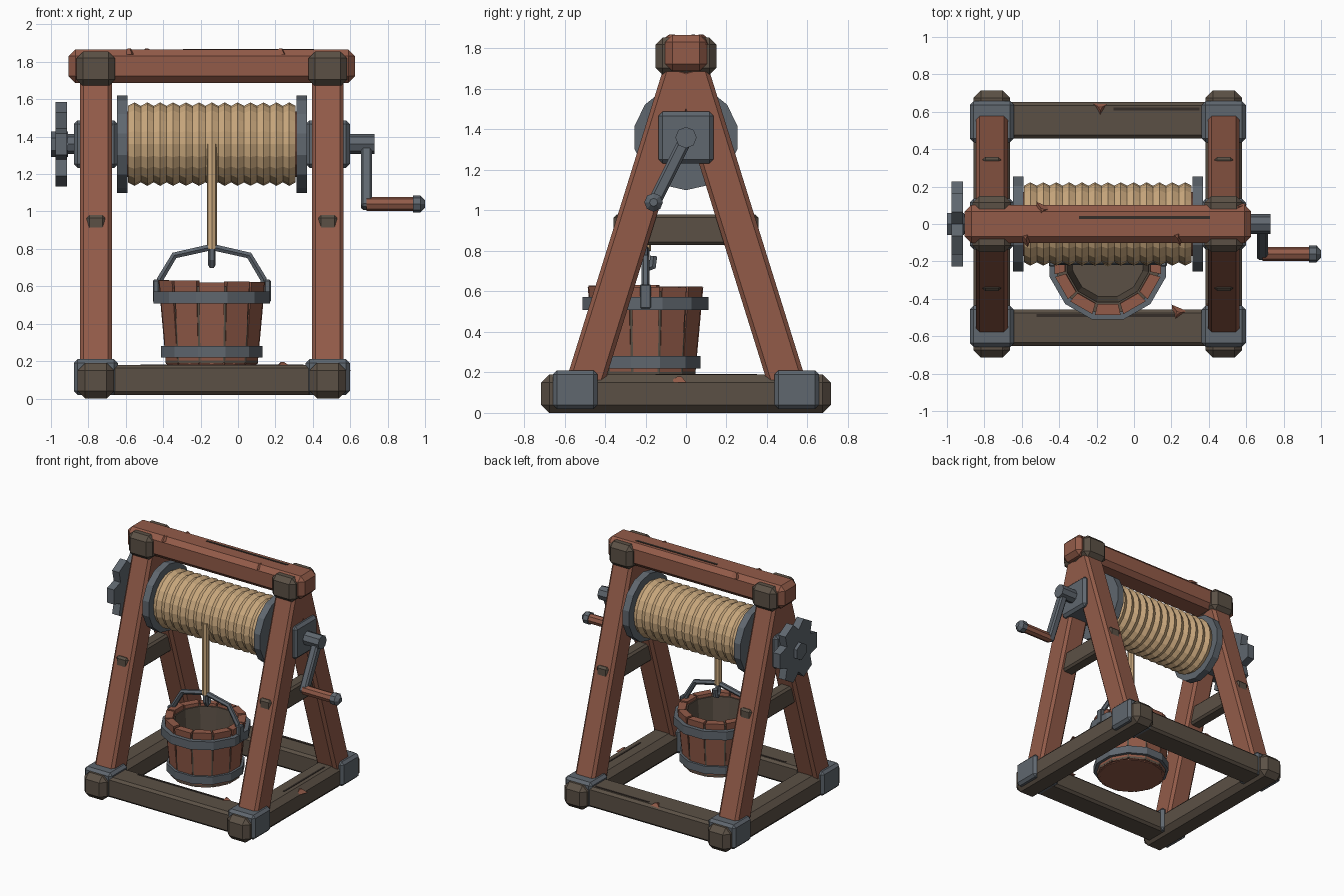
import bpy, bmesh, math, random
from mathutils import Vector, Matrix

random.seed(4)
if "Cube" in bpy.data.objects:
    bpy.data.objects.remove(bpy.data.objects["Cube"])


def material(name, rgb):
    m = bpy.data.materials.new(name)
    m.use_nodes = True
    m.diffuse_color = (*rgb, 1)
    m.node_tree.nodes["Principled BSDF"].inputs["Base Color"].default_value = (*rgb, 1)
    return m


RED = material("red wood", (0.29, 0.105, 0.066))
DARK = material("dark wood", (0.105, 0.081, 0.06))
STEEL = material("steel", (0.115, 0.135, 0.158))
ROPE = material("rope", (0.60, 0.40, 0.21))
CRACK = material("crack", (0.035, 0.027, 0.022))

MID = -0.14                      # centre of the frame in x
POSTS = (("right", MID - 0.62), ("left", MID + 0.62))
ENDS = (("front", -1), ("back", 1))
AXLE = 1.36                      # height of the winding axle
BUCKET = Vector((MID, -0.2, 0))


def finish(name, bm, mat):
    bmesh.ops.recalc_face_normals(bm, faces=bm.faces)
    mesh = bpy.data.meshes.new(name)
    bm.to_mesh(mesh)
    bm.free()
    mesh.materials.append(mat)
    ob = bpy.data.objects.new(name, mesh)
    bpy.context.collection.objects.link(ob)
    return ob


def box(name, size, loc, mat, bevel=0.0, tilt=0.0):
    """Chamfered box, tilted about x."""
    bm = bmesh.new()
    bmesh.ops.create_cube(bm, size=1, matrix=Matrix.Diagonal((*size, 1)))
    if bevel:
        bmesh.ops.bevel(bm, geom=bm.edges[:], offset=bevel, segments=1, affect='EDGES')
    bm.transform(Matrix.Translation(loc) @ Matrix.Rotation(tilt, 4, 'X'))
    return finish(name, bm, mat)


def rod(name, a, b, r, mat, sides=8, r2=None):
    """Straight rod between two points."""
    a, b = Vector(a), Vector(b)
    d = b - a
    bm = bmesh.new()
    bmesh.ops.create_cone(bm, cap_ends=True, segments=sides, radius1=r,
                          radius2=r if r2 is None else r2, depth=d.length)
    bm.transform(Matrix.Translation((a + b) / 2) @ d.to_track_quat('Z', 'Y').to_matrix().to_4x4())
    return finish(name, bm, mat)


def path(name, points, r, mat, sides=6):
    """Bent bar through points."""
    cu = bpy.data.curves.new(name, 'CURVE')
    cu.dimensions = '3D'
    cu.bevel_depth = r
    cu.bevel_resolution = 1
    cu.use_fill_caps = True
    sp = cu.splines.new('POLY')
    sp.points.add(len(points) - 1)
    for p, co in zip(sp.points, points):
        p.co = (*co, 1)
    sp.use_smooth = False
    cu.materials.append(mat)
    ob = bpy.data.objects.new(name, cu)
    bpy.context.collection.objects.link(ob)
    return ob


def ring(name, profile, sides, matrix, mat, phase=0.0):
    """Closed (radius, height) profile swept round the z axis."""
    bm = bmesh.new()
    loops = []
    for i in range(sides):
        a = phase + math.tau * i / sides
        loops.append([bm.verts.new((r * math.cos(a), r * math.sin(a), h)) for r, h in profile])
    n = len(profile)
    for i in range(sides):
        p, q = loops[i], loops[(i + 1) % sides]
        for j in range(n):
            k = (j + 1) % n
            bm.faces.new((p[j], q[j], q[k], p[k]))
    bm.transform(matrix)
    return finish(name, bm, mat)


# Base frame
for end, s in ENDS:
    box(f"{end}_base_beam", (1.3, 0.195, 0.16), (MID, s * 0.555, 0.1), DARK, 0.018)
for side, x in POSTS:
    box(f"{side}_base_beam", (0.195, 1.43, 0.19), (x, 0, 0.095), DARK, 0.04)
    for end, s in ENDS:
        box(f"{side}_{end}_base_bracket", (0.236, 0.22, 0.19), (x, s * 0.547, 0.115), STEEL, 0.02)

# Sloping legs, braces, top brackets and bearing blocks
foot, head = Vector((0.505, 0.13)), Vector((0.015, 1.7))
slope = math.atan2(foot.x - head.x, head.y - foot.y)
middle, length = (foot + head) / 2, (head - foot).length
for side, x in POSTS:
    for end, s in ENDS:
        box(f"{side}_{end}_leg", (0.17, 0.185, length), (x, s * middle.x, middle.y), RED, 0.02, s * slope)
    box(f"{side}_brace", (0.1, 0.715, 0.15), (x, 0, 0.905), DARK, 0.015)
    box(f"{side}_top_bracket", (0.205, 0.3, 0.185), (x, 0, 1.762), DARK, 0.035)
    box(f"{side}_bearing_block", (0.235, 0.27, 0.255), (x, 0, AXLE), STEEL, 0.02)
box("top_beam", (1.53, 0.205, 0.178), (MID, 0, 1.777), RED, 0.035)

# Winding drum
rod("axle", (-0.93, 0, AXLE), (0.73, 0, AXLE), 0.053, STEEL)
rod("drum_core", (-0.62, 0, AXLE), (0.34, 0, AXLE), 0.175, RED, 14)
for side, x in (("right", -0.62), ("left", 0.342)):
    rod(f"{side}_drum_flange", (x - 0.028, 0, AXLE), (x + 0.028, 0, AXLE), 0.26, STEEL, 14)
hexagon = [(0.186 + 0.037 * math.cos(math.tau * i / 6), 0.04 * math.sin(math.tau * i / 6))
           for i in range(6)]
for i in range(13):
    m = Matrix.Translation((MID + 0.069 * (i - 6), 0, AXLE)) @ Matrix.Rotation(math.pi / 2, 4, 'Y')
    ring(f"rope_coil_{i + 1}", hexagon, 20, m, ROPE)

# Lobed hand wheel
bm = bmesh.new()
outline = []
for i in range(6):
    for deg, r in ((-14, 0.235), (14, 0.235), (30, 0.165)):
        a = math.radians(60 * i + deg)
        outline.append(bm.verts.new((-0.975, r * math.cos(a), AXLE + r * math.sin(a))))
face = bm.faces.new(outline)
out = bmesh.ops.extrude_face_region(bm, geom=[face])
bmesh.ops.translate(bm, vec=(0.06, 0, 0), verts=[v for v in out["geom"] if isinstance(v, bmesh.types.BMVert)])
finish("hand_wheel", bm, STEEL)
rod("hand_wheel_hub", (-1, 0, AXLE), (-0.91, 0, AXLE), 0.068, STEEL, 6)

# Crank
crank_low = Vector((0.687, -0.16, 1.04))
swing = math.atan2(-0.16, AXLE - crank_low.z)
box("crank_arm", (0.06, 0.065, 0.42), (0.687, -0.075, 1.205), STEEL, 0.012, swing)
rod("crank_grip", crank_low, (0.95, -0.16, 1.04), 0.037, RED)
rod("crank_cap", (0.935, -0.16, 1.04), (0.975, -0.16, 1.04), 0.046, STEEL)
rod("crank_cap_tip", (0.975, -0.16, 1.04), (1, -0.16, 1.04), 0.046, STEEL, 8, 0.02)

# Hanging rope and hook
rod("hanging_rope", BUCKET + Vector((0, 0, 0.8)), BUCKET + Vector((0, 0, AXLE)), 0.027, ROPE)
path("hook", [BUCKET + Vector((0, y, z)) for y, z in
              ((0, 0.83), (0, 0.745), (0.015, 0.715), (0.035, 0.725), (0.04, 0.775))], 0.021, STEEL)

# Bucket staves
WIDEN = 1 / math.cos(math.radians(14))
bm = bmesh.new()
for i in range(12):
    top = 0.63 + random.uniform(-0.012, 0.004)
    corners = []
    for z, inner, outer in ((0.185, 0.19, 0.245), (top, 0.228, 0.285)):
        for r, sign in ((inner, -1), (outer, -1), (outer, 1), (inner, 1)):
            a = math.radians(30 * i + 13.6 * sign)
            corners.append(bm.verts.new(BUCKET + Vector((r * WIDEN * math.cos(a), r * WIDEN * math.sin(a), z))))
    lo, hi = corners[:4], corners[4:]
    bm.faces.new(lo[::-1])
    bm.faces.new(hi)
    for j in range(4):
        k = (j + 1) % 4
        bm.faces.new((lo[j], lo[k], hi[k], hi[j]))
finish("bucket_staves", bm, RED)

# Bucket lining, floor and bands
place = Matrix.Translation(BUCKET)
twist = math.radians(15)
ring("bucket_lining", [(0.19, 0.19), (0.255, 0.19), (0.28, 0.6), (0.225, 0.6)], 12, place, DARK, twist)
rod("bucket_floor", BUCKET + Vector((0, 0, 0.2)), BUCKET + Vector((0, 0, 0.24)), 0.2, DARK, 12)
rod("bucket_underside", BUCKET + Vector((0, 0, 0.18)), BUCKET + Vector((0, 0, 0.2)), 0.24, RED, 12)
for name, r, z0, z1 in (("lower_band", 0.281, 0.22, 0.28), ("upper_band", 0.322, 0.507, 0.572)):
    ring(name, [(r - 0.05, z0), (r, z0), (r, z1), (r - 0.05, z1)], 12, place, STEEL, twist)

# Bucket handle
for side, s in (("right", -1), ("left", 1)):
    box(f"{side}_handle_ear", (0.035, 0.055, 0.12), BUCKET + Vector((s * 0.298, 0, 0.575)), STEEL, 0.006)
path("bucket_handle", [BUCKET + Vector((x, 0, z)) for x, z in
                       ((-0.285, 0.6), (-0.275, 0.64), (-0.2, 0.765), (0, 0.81),
                        (0.2, 0.765), (0.275, 0.64), (0.285, 0.6))], 0.02, STEEL)

# Long cracks in the beams
for i, (x, y, z, lx, ly) in enumerate(((0.055, 0.035, 1.866, 0.7, 0.018), (0.12, 0.615, 0.18, 0.46, 0.015),
                                       (-0.15, -0.49, 0.18, 0.74, 0.015), (0.5, 0.1, 0.19, 0.015, 0.5))):
    box(f"crack_{i + 1}", (lx, ly, 0.006), (x, y, z), CRACK)

# Splinters standing on the beams
for i, (x, y, z) in enumerate(((-0.18, 0.62, 0.18), (-0.49, 0.075, 1.855), (-0.58, -0.07, 1.855), (0.23, -0.065, 1.855),
                               (0.55, 0.09, 1.835), (0.235, -0.475, 0.18), (0.42, -0.47, 0.18), (0.56, -0.03, 0.165))):
    bm = bmesh.new()
    bmesh.ops.create_cone(bm, cap_ends=True, segments=3, radius1=0.055, radius2=0.012, depth=0.03)
    bm.transform(Matrix.Translation((x, y, z)) @ Matrix.Rotation(random.uniform(0, 6), 4, 'Z'))
    finish(f"splinter_{i + 1}", bm, RED)
